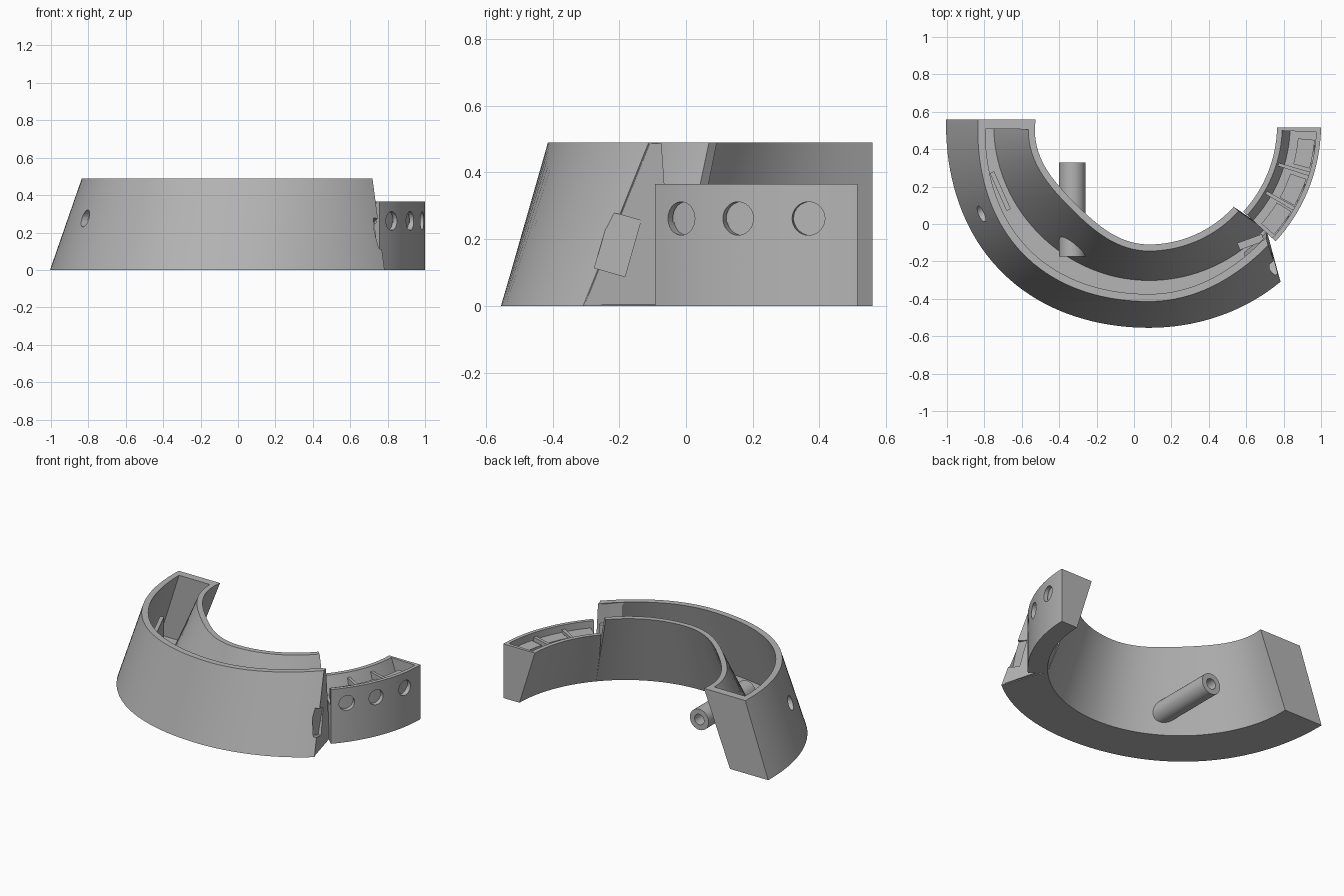
import bpy
import bmesh
from math import radians, degrees, asin, sin, cos
from mathutils import Vector, Matrix

if "Cube" in bpy.data.objects:
    bpy.data.objects.remove(bpy.data.objects["Cube"])

CENTRE = Vector((0.08, 0.53, 0))
LEAN = -0.06            # forward shift of the main shell per unit of height
TOP = 0.49
JOINT = -42

grey = bpy.data.materials.new("mid grey")
grey.use_nodes = True
colour = (0.46, 0.46, 0.46, 1)
grey.diffuse_color = colour
grey.node_tree.nodes["Principled BSDF"].inputs["Base Color"].default_value = colour


def polar(r, angle, z, shell=False):
    """Point about the centre; the main shell leans and is not quite round."""
    a = radians(angle)
    if not shell:
        return CENTRE + Vector((r * cos(a), r * sin(a), z))
    h = z / TOP
    if r > 0.86:
        swell = 0.028 if cos(a) < 0 else 0.01 - 0.04 * h
    else:
        swell = -0.055 * h if cos(a) < 0 else 0
    r += swell * sin(2 * a) ** 2
    return CENTRE + Vector((r * cos(a), r * sin(a) + LEAN * z, z))


def make(name, verts, faces):
    mesh = bpy.data.meshes.new(name)
    mesh.from_pydata(verts, [], faces)
    mesh.materials.append(grey)
    bm = bmesh.new()
    bm.from_mesh(mesh)
    bmesh.ops.recalc_face_normals(bm, faces=bm.faces)
    bm.to_mesh(mesh)
    bm.free()
    ob = bpy.data.objects.new(name, mesh)
    bpy.context.collection.objects.link(ob)
    return ob


def sweep(name, profile, start=0, end=0, steps=56, shell=False, left_y=None, right_y=None):
    """Closed (radius, height[, own end angle]) profile swept about the centre.
    left_y and right_y trim that end to a flat plane."""
    n = len(profile)
    verts = []
    for i in range(steps + 1):
        for r, z, *own in profile:
            first, last = start, own[0] if own else end
            mid_y = CENTRE.y + (LEAN * z if shell else 0)
            if left_y is not None:
                first = -180 - degrees(asin((left_y - mid_y) / r))
            if right_y is not None:
                last = degrees(asin((right_y - mid_y) / r))
            verts.append(polar(r, first + (last - first) * i / steps, z, shell))
    faces = [(i * n + j, (i + 1) * n + j, (i + 1) * n + (j + 1) % n, i * n + (j + 1) % n)
             for i in range(steps) for j in range(n)]
    faces += [tuple(range(n)), tuple(range(steps * n, steps * n + n))]
    return make(name, verts, faces)


def box(name, at, size, turn=0, tilt=0):
    verts = [Vector((x, y, z)) for x in (-.5, .5) for y in (-.5, .5) for z in (-.5, .5)]
    place = (Matrix.Translation(at) @ Matrix.Rotation(radians(turn), 4, 'Z')
             @ Matrix.Rotation(radians(tilt), 4, 'X') @ Matrix.Diagonal((*size, 1)))
    faces = [(0, 1, 3, 2), (4, 6, 7, 5), (0, 4, 5, 1), (2, 3, 7, 6), (0, 2, 6, 4), (1, 5, 7, 3)]
    return make(name, [place @ v for v in verts], faces)


def rod(name, start, end, radius):
    axis = end - start
    bpy.ops.mesh.primitive_cylinder_add(vertices=32, radius=radius, depth=axis.length,
                                        location=(start + end) / 2)
    ob = bpy.context.object
    ob.name = name
    ob.rotation_euler = axis.to_track_quat('Z', 'Y').to_euler()
    ob.data.materials.append(grey)
    return ob


def cut(target, cutter):
    mod = target.modifiers.new("cut", 'BOOLEAN')
    mod.operation, mod.solver, mod.object = 'DIFFERENCE', 'EXACT', cutter
    cutter.hide_render = True
    cutter.hide_set(True)
    cutter.display_type = 'WIRE'


# Main curved trough: sloped outer wall, floor, sloped inner wall
main = sweep("main_trough", [
    (0.80, 0), (1.085, 0, -50), (0.915, TOP, -43.8), (0.875, TOP, -43.8), (1.035, 0.035, -49),
    (0.83, 0.035), (0.645, TOP), (0.61, TOP)], end=JOINT, shell=True, left_y=0.55)

# Lower extension with an upright outer wall and a raised shelf inside
extension = sweep("extension_trough", [
    (0.80, 0), (0.92, 0), (0.92, 0.365), (0.895, 0.365), (0.895, 0.25),
    (0.755, 0.25), (0.713, 0.365), (0.685, 0.365)], JOINT - 0.6, steps=24, right_y=0.505)

# End walls closing the troughs
sweep("left_end_wall", [(0.80, 0), (1.085, 0), (0.915, TOP), (0.61, TOP)],
      end=-180.5, steps=2, shell=True, left_y=0.56)
sweep("right_end_wall", [(0.80, 0), (0.92, 0), (0.92, 0.365), (0.685, 0.365)],
      -2.5, steps=2, right_y=0.515)
joint_wall = sweep("joint_wall", [
    (0.85, 0.004, JOINT - 0.1), (1.08, 0.004, -49.9), (0.91, 0.487, -43.8), (0.85, 0.487, -42.5)],
    -53, steps=2, shell=True)

# Tilted latch slot in the joint wall and the main trough's end
slot = box("slot_cutter", (0.76, -0.205, 0.185), (0.07, 0.095, 0.175), 0, -16)
cut(joint_wall, slot)
cut(main, slot)

# Latch beside the joint
box("latch_arm", polar(0.83, -49, 0.30), (0.14, 0.04, 0.12), 20)

# Three round ports in the extension wall
for angle in (-36.3, -24, -10.2):
    cut(extension, rod("port_cutter", polar(0.88, angle, 0.262), polar(0.98, angle, 0.262), 0.05))

# Components behind the ports and dividers on the shelf
for angle in (-36.3, -24, -10.2):
    sweep("component", [(0.80, 0.2), (0.89, 0.2), (0.89, 0.32), (0.80, 0.32)],
          angle - 5, angle + 5, 4)
for angle in (-30, -17):
    sweep("shelf_divider", [(0.75, 0.24), (0.9, 0.24), (0.9, 0.335), (0.72, 0.335)],
          angle - 0.7, angle + 0.7, 2)

# Button hole in the outer wall, with its bracket
cut(main, rod("button_cutter", polar(0.88, -152, 0.275), polar(1.1, -152, 0.275), 0.045))
box("button_bracket", polar(0.87, -156, 0.24), (0.025, 0.22, 0.14), -156)

# Cable tube through the inner wall, with a bore right through
back, front = Vector((-0.33, 0.33, 0.14)), Vector((-0.33, -0.175, 0.14))
tube = rod("cable_tube", back, front, 0.07)
bore = rod("bore_cutter", back + Vector((0, 0.05, 0)), front - Vector((0, 0.02, 0)), 0.035)
cut(tube, bore)
cut(main, bore)

# Smooth curves with sharp edges kept
bpy.ops.object.select_all(action='DESELECT')
for ob in (main, extension, tube):
    ob.select_set(True)
    bpy.context.view_layer.objects.active = ob
    bpy.ops.object.shade_smooth_by_angle(angle=radians(30))
    ob.select_set(False)
